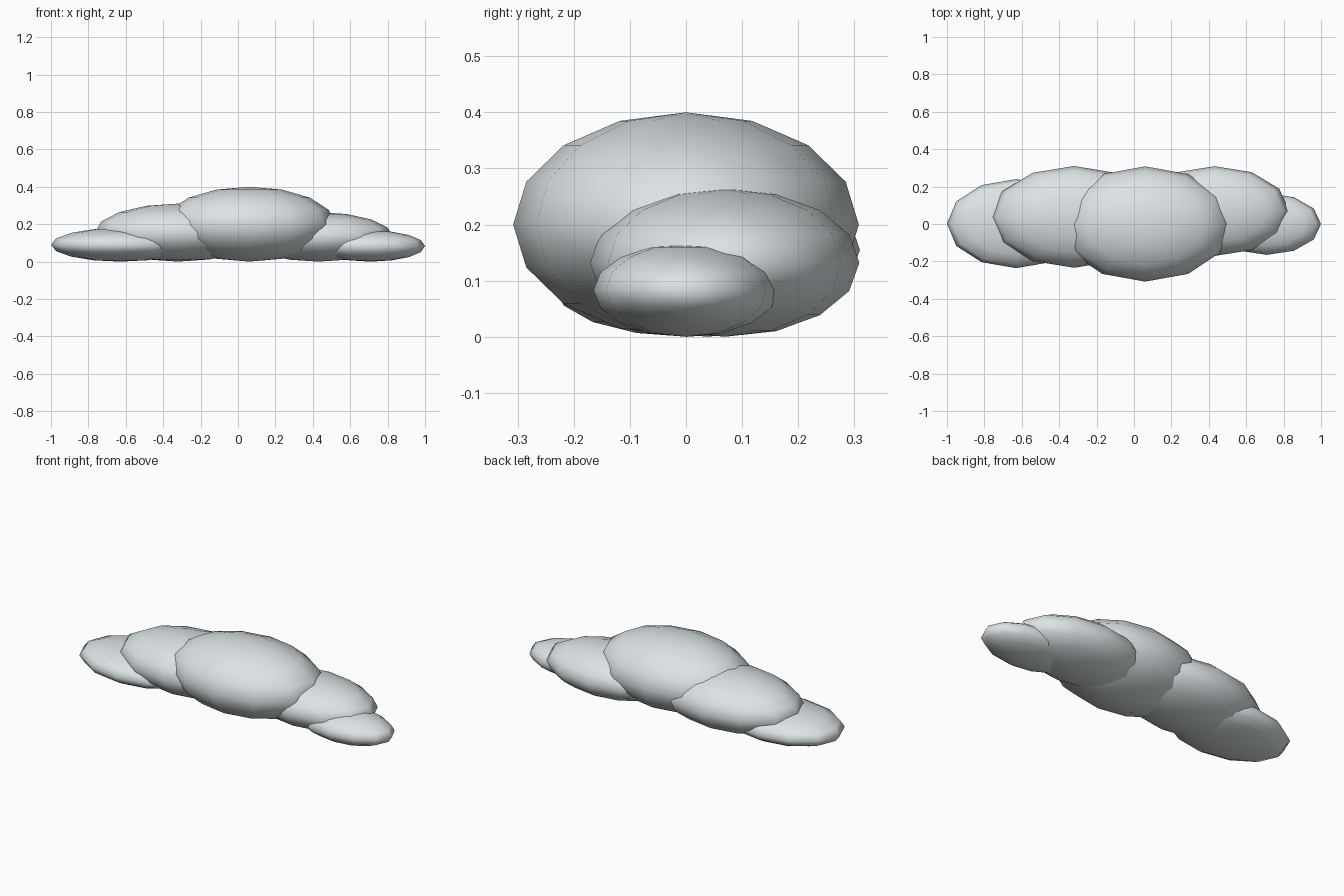
import bpy

if "Cube" in bpy.data.objects:
    bpy.data.objects.remove(bpy.data.objects["Cube"])

# Single pale cloud colour
mat = bpy.data.materials.new("pale_cloud_grey")
mat.diffuse_color = (0.72, 0.77, 0.79, 1.0)
mat.use_nodes = True
mat.node_tree.nodes["Principled BSDF"].inputs["Base Color"].default_value = mat.diffuse_color


def puff(name, centre, radii):
    """Low-poly, smooth-shaded ellipsoid."""
    bpy.ops.mesh.primitive_uv_sphere_add(segments=12, ring_count=8, radius=1)
    ob = bpy.context.object
    ob.name = name
    for v in ob.data.vertices:
        v.co = [v.co[i] * radii[i] for i in range(3)]
    ob.location = centre
    ob.data.materials.append(mat)
    bpy.ops.object.shade_smooth()
    return ob


# Puffs: name, x, y, and radii; every puff rests on the ground
for name, x, y, rx, ry, rz in [
    ("main_puff", 0.06, 0.0, 0.46, 0.308, 0.2),
    ("left_puff", -0.32, 0.038, 0.445, 0.272, 0.155),
    ("far_left_puff", -0.63, 0.002, 0.37, 0.238, 0.09),
    ("right_puff", 0.43, 0.069, 0.40, 0.24, 0.132),
    ("far_right_puff", 0.71, 0.0, 0.29, 0.165, 0.083),
]:
    puff(name, (x, y, rz), (rx, ry, rz))
